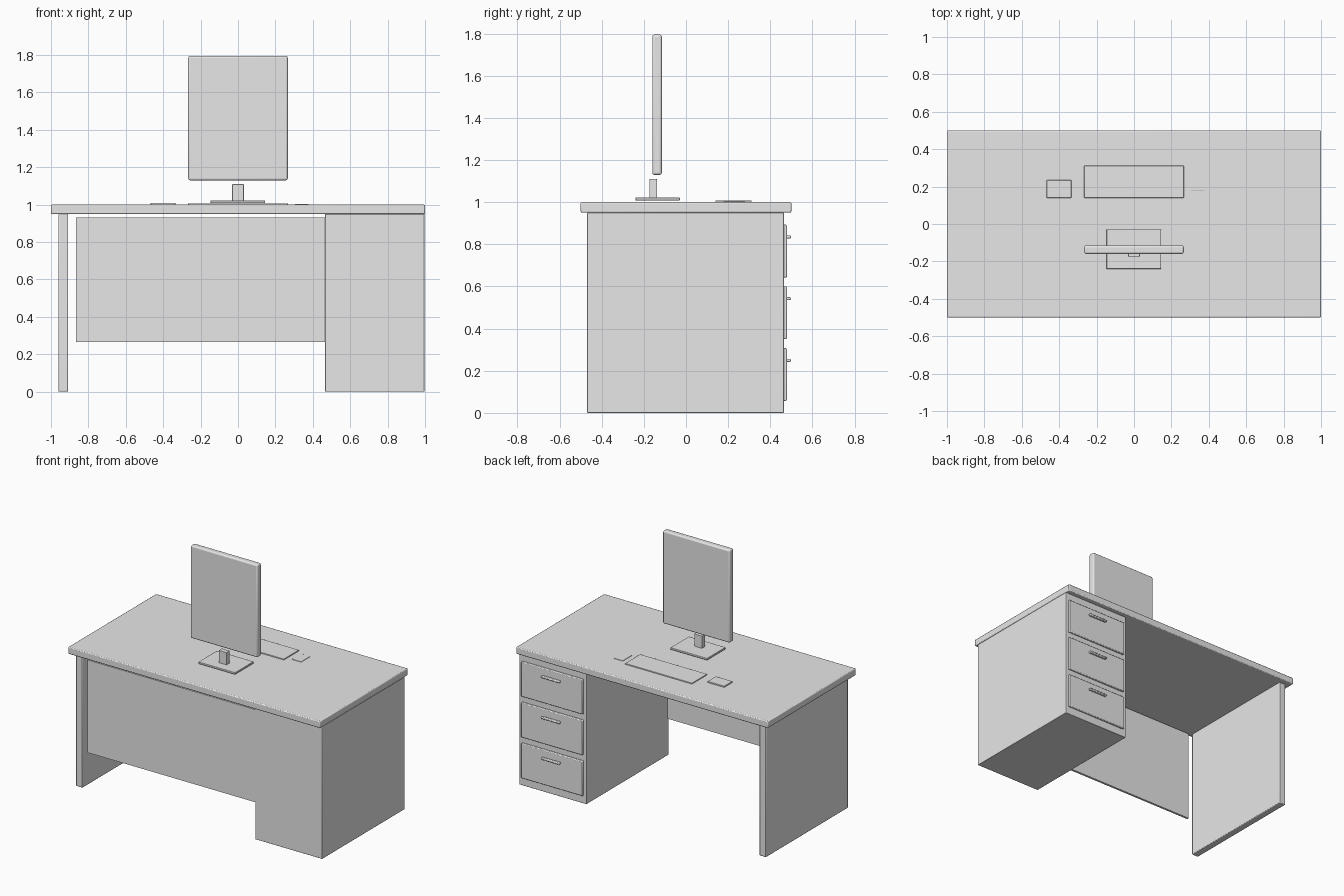
import bpy

cube = bpy.data.objects.get("Cube")
if cube:
    bpy.data.objects.remove(cube, do_unlink=True)

# Single flat colour
grey = bpy.data.materials.new("light_grey")
grey.use_nodes = True
grey.diffuse_color = (0.8, 0.8, 0.8, 1)
grey.node_tree.nodes["Principled BSDF"].inputs["Base Color"].default_value = (0.8, 0.8, 0.8, 1)


def box(name, x, y, z, bevel=0.0, segments=2):
    """Box from (min, max) ranges, with optional rounded edges."""
    spans = (x, y, z)
    bpy.ops.mesh.primitive_cube_add(size=1, location=[(a + b) / 2 for a, b in spans])
    ob = bpy.context.object
    ob.name = name
    ob.scale = [b - a for a, b in spans]
    bpy.ops.object.transform_apply(location=False, rotation=False, scale=True)
    ob.data.materials.append(grey)
    if bevel:
        mod = ob.modifiers.new("rounded_edges", "BEVEL")
        mod.width = bevel
        mod.segments = segments
        bpy.ops.object.shade_smooth_by_angle()
    return ob


# Desk body
box("desk_top", (-1, 1), (-0.5, 0.5), (0.95, 1.0), 0.006)
box("side_leg", (-0.96, -0.908), (-0.467, 0.465), (0, 0.95), 0.005)
box("cabinet", (0.465, 0.997), (-0.47, 0.465), (0, 0.95), 0.003)
box("modesty_panel", (-0.867, 0.466), (-0.468, -0.452), (0.265, 0.93))

# Drawers with bar handles
for i in range(3):
    z = 0.182 + i * 0.293
    box(f"drawer_front_{i + 1}", (0.487, 0.976), (0.46, 0.479), (z - 0.125, z + 0.125), 0.005)
    box(f"drawer_handle_{i + 1}", (0.658, 0.805), (0.477, 0.498), (z + 0.06, z + 0.074), 0.005)

# Monitor on its stand
box("monitor_screen", (-0.266, 0.266), (-0.16, -0.115), (1.13, 1.795), 0.01, 3)
box("monitor_stem", (-0.031, 0.031), (-0.174, -0.137), (1.015, 1.11), 0.002)
box("monitor_base", (-0.147, 0.145), (-0.24, -0.029), (1.008, 1.022), 0.003)

# Items on the desk
box("keyboard", (-0.266, 0.266), (0.14, 0.312), (0.996, 1.007), 0.002)
box("mouse", (-0.467, -0.335), (0.14, 0.234), (0.996, 1.009), 0.002)
box("notepad", (0.305, 0.377), (0.177, 0.281), (0.996, 1.003), 0.001)
